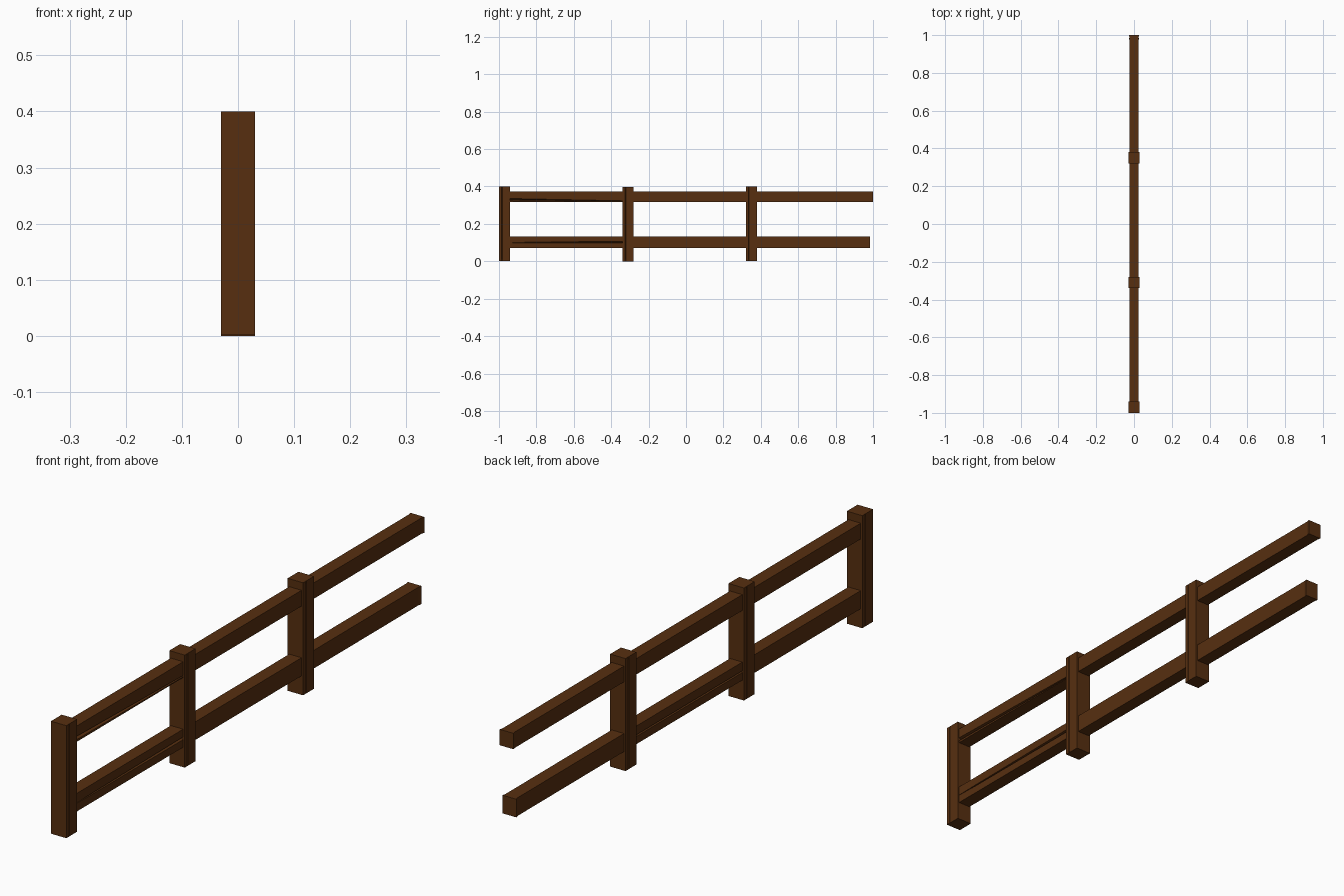
import bpy, bmesh

if "Cube" in bpy.data.objects:
    bpy.data.objects.remove(bpy.data.objects["Cube"])

wood = bpy.data.materials.new("brown_wood")
wood.diffuse_color = (0.095, 0.028, 0.005, 1)
wood.use_nodes = True
wood.node_tree.nodes["Principled BSDF"].inputs["Base Color"].default_value = wood.diffuse_color


def loft(name, rings):
    """Closed solid through matching rings of points."""
    bm = bmesh.new()
    loops = [[bm.verts.new(p) for p in ring] for ring in rings]
    n = len(loops[0])
    for a, b in zip(loops, loops[1:]):
        for i in range(n):
            j = (i + 1) % n
            bm.faces.new((a[i], a[j], b[j], b[i]))
    bm.faces.new(loops[0])
    bm.faces.new(loops[-1])
    bmesh.ops.recalc_face_normals(bm, faces=bm.faces)
    mesh = bpy.data.meshes.new(name)
    bm.to_mesh(mesh)
    bm.free()
    mesh.materials.append(wood)
    obj = bpy.data.objects.new(name, mesh)
    bpy.context.collection.objects.link(obj)
    return obj


def post_ring(y, z, depth):
    """Square section with a fine split on each side face."""
    h, g, w = 0.03, 0.014, 0.002
    half = [(h, -h), (h, -g - w), (h - depth, -g), (h, -g + w), (h, h)]
    pts = half + [(-a, -b) for a, b in half]
    return [(a, y + b, z) for a, b in pts]


def rail_ring(y, z0, z1, hx=0.024, crack=None, width=0.0, depth=0.0, side=1):
    """Rectangular section with an optional crack on one side face."""
    c = crack if crack is not None else (z0 + z1) / 2
    pts = [(hx, z0), (hx, c - width), (hx - depth, c), (hx, c + width),
           (hx, z1), (-hx, z1), (-hx, z0)]
    return [(side * x, y, z) for x, z in pts]


# posts
for i, (y, z0, z1) in enumerate([(-0.97, 0.003, 0.4), (-0.31, 0.0, 0.397), (0.35, 0.003, 0.4)]):
    loft(f"post_{i + 1}", [post_ring(y, z0, 0), post_ring(y, z0 + 0.01, 0.004),
                           post_ring(y, z1 - 0.01, 0.004), post_ring(y, z1, 0)])

# rails, one length per bay
for name, z0, z1, end in [("top", 0.316, 0.372, 1.0), ("bottom", 0.07, 0.134, 0.985)]:
    top = name == "top"
    # cracked first bay
    ca, cb = (0.33, 0.321) if top else (0.1, 0.102)
    start = -0.95 if top else -0.86
    wa, wb = (0.006, 0.002) if top else (0.002, 0.005)
    loft(f"{name}_rail_1", [rail_ring(-0.97, z0, z1, crack=ca),
                            rail_ring(start, z0, z1, crack=ca, width=wa, depth=0.012),
                            rail_ring(-0.31, z0, z1, crack=cb, width=wb, depth=0.012)])
    # middle bay, the lower rail split on the far side
    d = 0.0 if top else 0.006
    loft(f"{name}_rail_2", [rail_ring(y, z0, z1, crack=0.1 if d else None,
                                      width=0.003 if d else 0.001, depth=d, side=-1)
                            for y in (-0.31, 0.35)])
    # open last bay with a slightly flared end
    loft(f"{name}_rail_3", [rail_ring(0.35, z0, z1), rail_ring(end - 0.012, z0, z1),
                            rail_ring(end, z0, z1, hx=0.027)])
